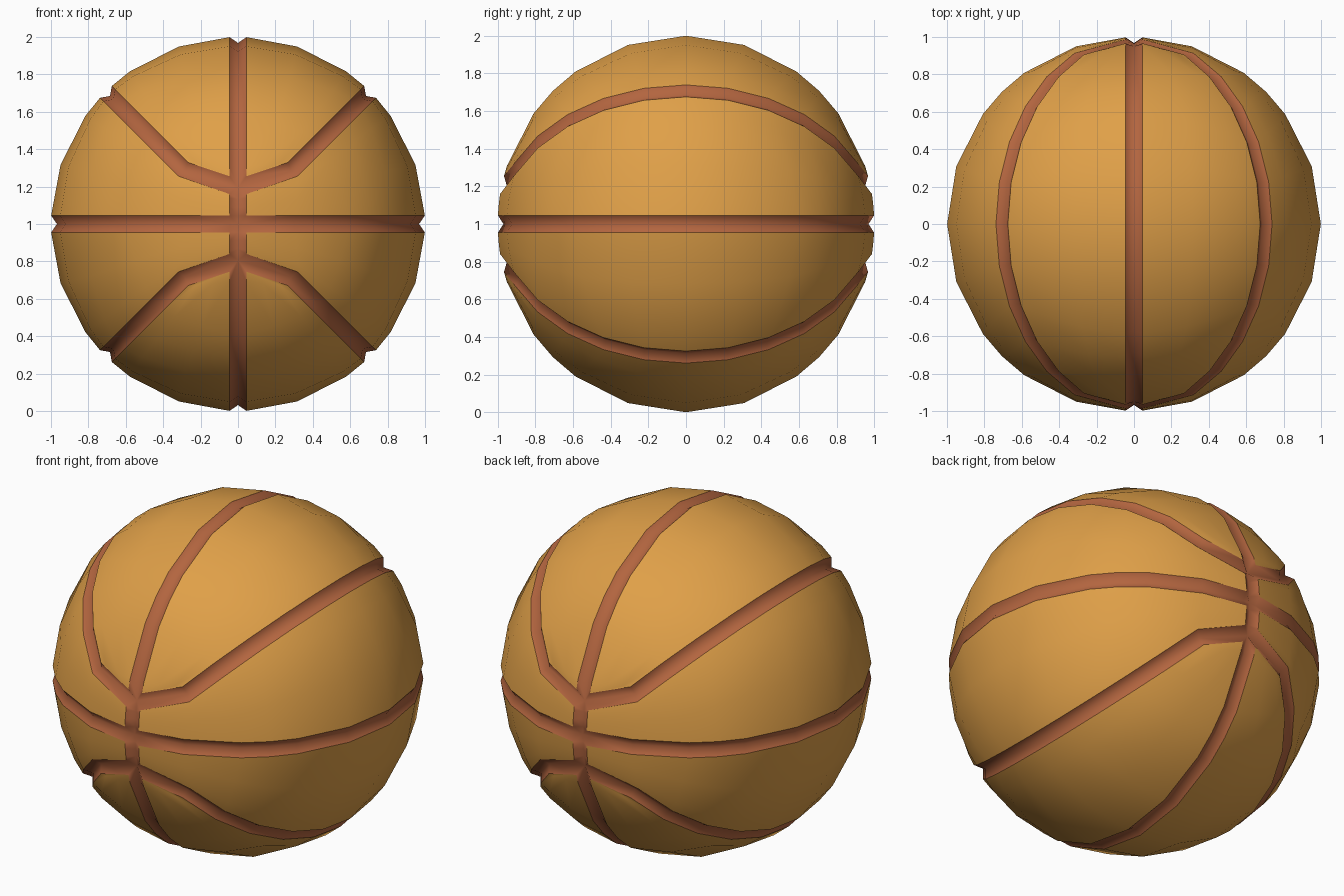
import bpy, bmesh, math
from mathutils import Vector

if "Cube" in bpy.data.objects:
    bpy.data.objects.remove(bpy.data.objects["Cube"])

W, DEEP = 0.045, 0.968      # groove half width, radius at groove bottom
COLS = [0, 0.4, 0.81, 1]    # panel columns between its two long edges
LONG = [None, 18, 36, 45, 54, 72, 90]     # angles from the front pole, straight grooves
SEAM = [None, 24.5, 38, 51, 64, 77, 90]   # same for the curved seam


def material(name, rgb):
    m = bpy.data.materials.new(name)
    m.diffuse_color = (*rgb, 1)
    m.use_nodes = True
    m.node_tree.nodes["Principled BSDF"].inputs["Base Color"].default_value = m.diffuse_color
    return m


def front(x, z, r=1.0):
    """Point on the front half of the ball, seen at x, z."""
    return Vector((x, -math.sqrt(max(0, 1 - x * x - z * z)), z)) * r


def arc(deg, side):
    """Point on the great circle from the front pole towards side."""
    a = math.radians(deg)
    return Vector((0, -math.cos(a), 0)) + Vector(side) * math.sin(a)


def shifted(p, d):
    return (p + Vector(d).normalized() * W).normalized()


bm = bmesh.new()


def add_grid(rows, is_groove):
    vs = [[bm.verts.new(p) for p in row] for row in rows]
    for i in range(len(vs) - 1):
        for j in range(len(vs[0]) - 1):
            f = bm.faces.new((vs[i][j], vs[i][j + 1], vs[i + 1][j + 1], vs[i + 1][j]))
            f.material_index = int(is_groove(i, j, len(vs[0]) - 2))
            f.smooth = True


def panel_row(c0, e0, e1, c1):
    """Groove bottom, panel edge, panel columns, panel edge, groove bottom."""
    return [c0] + [e0.lerp(e1, t).normalized() for t in COLS] + [c1]


X, Z, D = (1, 0, 0), (0, 0, 1), (math.sqrt(.5), 0, math.sqrt(.5))
joint = front(0, 0.2, DEEP)

# Upper panel and lower panel of one eighth of the ball
corner = front(W, 0.255)
upper = [panel_row(joint, corner, corner, joint)]
lo_in, lo_out = front(W, W), front(W, 0.16)
cross = [Vector((0, -DEEP, 0))]
cross += [front(0, W + (0.16 - W) * t, DEEP) for t in COLS] + [joint]
lower = [cross, panel_row(front(W, 0, DEEP), lo_in, lo_out, joint)]
for k, (a, s) in enumerate(zip(LONG[1:], SEAM[1:])):
    seam = arc(s, D)
    across = Vector((-0.53, 0, 0.85)) if k == 0 else Vector((-1, 0, 1))
    top, side = arc(a, Z), arc(a, X)
    upper.append(panel_row(top * DEEP, shifted(top, X), shifted(seam, across), seam * DEEP))
    lower.append(panel_row(side * DEEP, shifted(side, Z), shifted(seam, -across), seam * DEEP))
add_grid(upper, lambda i, j, last: j in (0, last))
add_grid(lower, lambda i, j, last: j in (0, last) or i == 0)

# Mirror the eighth into a whole ball
for axis in range(3):
    copy = bmesh.ops.duplicate(bm, geom=bm.verts[:] + bm.edges[:] + bm.faces[:])["geom"]
    for v in copy:
        if isinstance(v, bmesh.types.BMVert):
            v.co[axis] *= -1
bmesh.ops.remove_doubles(bm, verts=bm.verts, dist=0.0005)
bmesh.ops.dissolve_degenerate(bm, edges=bm.edges, dist=0.0001)
bmesh.ops.recalc_face_normals(bm, faces=bm.faces)
# Crisp line where a panel meets a groove
for e in bm.edges:
    if len(e.link_faces) == 2:
        e.smooth = e.link_faces[0].material_index == e.link_faces[1].material_index
bmesh.ops.translate(bm, verts=bm.verts, vec=(0, 0, 1))

mesh = bpy.data.meshes.new("ball")
bm.to_mesh(mesh)
bm.free()
mesh.materials.append(material("orange panel", (0.74, 0.35, 0.065)))
mesh.materials.append(material("brown groove", (0.45, 0.13, 0.05)))
bpy.context.collection.objects.link(bpy.data.objects.new("ball", mesh))
